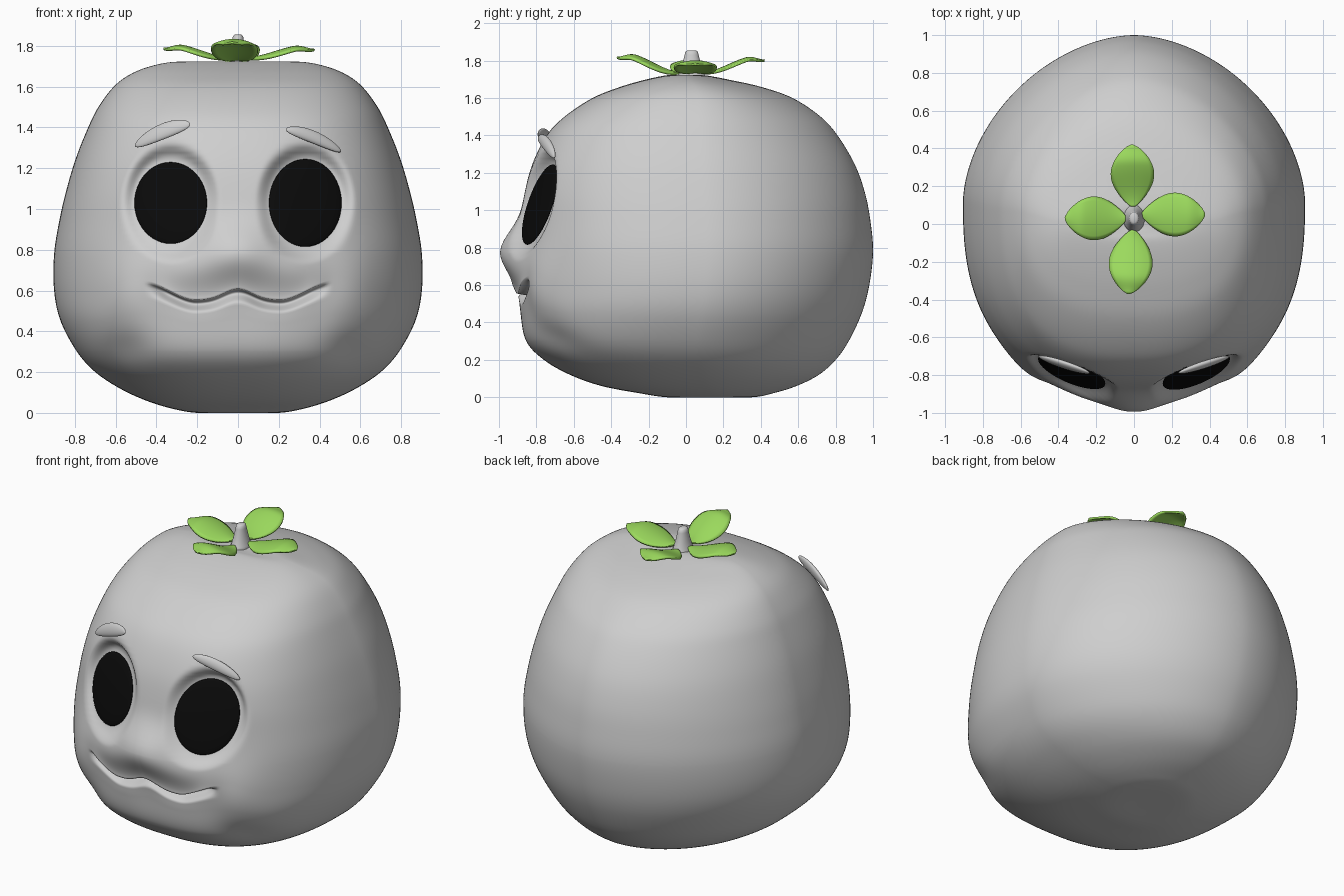
import bpy, bmesh, math
from mathutils import Vector, Matrix

if "Cube" in bpy.data.objects:
    bpy.data.objects.remove(bpy.data.objects["Cube"], do_unlink=True)


def material(name, rgb):
    mat = bpy.data.materials.new(name)
    mat.use_nodes = True
    mat.diffuse_color = (*rgb, 1)
    mat.node_tree.nodes["Principled BSDF"].inputs["Base Color"].default_value = (*rgb, 1)
    return mat


GREY = material("pale grey", (0.62, 0.62, 0.62))
BLACK = material("eye black", (0.003, 0.003, 0.003))
GREEN = material("leaf green", (0.33, 0.7, 0.11))


def finish(name, bm, mat):
    bmesh.ops.recalc_face_normals(bm, faces=bm.faces)
    for face in bm.faces:
        face.smooth = True
    mesh = bpy.data.meshes.new(name)
    bm.to_mesh(mesh)
    bm.free()
    mesh.materials.append(mat)
    obj = bpy.data.objects.new(name, mesh)
    bpy.context.collection.objects.link(obj)
    return obj


def smooth(t):
    t = min(max(t, 0), 1)
    return t * t * (3 - 2 * t)


def bump(x, z, cx, cz, sx, sz):
    return math.exp(-((x - cx) / sx) ** 2 - ((z - cz) / sz) ** 2)


def loft(rings):
    """Skin a list of closed rings of points and cap both ends."""
    bm = bmesh.new()
    rows = [[bm.verts.new(p) for p in ring] for ring in rings]
    n = len(rows[0])
    for low, high in zip(rows, rows[1:]):
        for i in range(n):
            j = (i + 1) % n
            bm.faces.new((low[i], low[j], high[j], high[i]))
    for row in (rows[0], rows[-1]):
        centre = bm.verts.new(sum((v.co for v in row), Vector()) / n)
        for i in range(n):
            bm.faces.new((row[i], row[(i + 1) % n], centre))
    return bm


# Body profile: height, half width, front y, back y
PROFILE = [Vector(p) for p in (
    (0, .04, .06, .14), (0, .2, -.1, .35), (.02, .32, -.24, .46), (.06, .45, -.45, .59),
    (.12, .58, -.62, .71), (.2, .7, -.76, .8), (.3, .79, -.855, .87), (.45, .87, -.885, .94),
    (.6, .902, -.885, .98), (.78, .902, -.885, 1), (.95, .875, -.875, .985), (1.1, .84, -.86, .955),
    (1.25, .795, -.82, .9), (1.4, .735, -.745, .81), (1.5, .685, -.65, .72), (1.6, .61, -.5, .57),
    (1.66, .53, -.35, .4), (1.7, .43, -.21, .22), (1.722, .31, -.1, .1), (1.72, .15, -.05, .05),
    (1.715, .03, -.02, .02))]


def spline(pts, steps):
    out = []
    for i in range(len(pts) - 1):
        a, b, c, d = (pts[min(max(i + k, 0), len(pts) - 1)] for k in (-1, 0, 1, 2))
        count = steps * 3 if .25 < b[0] < .7 else steps
        for s in range(count):
            t = s / count
            out.append(b + (c - a) * (t / 2) + (a * 2 - b * 5 + c * 4 - d) * (t * t / 2)
                       + (b * 3 - a - c * 3 + d) * (t ** 3 / 2))
    return out + [pts[-1]]


LIP = 0.57  # height of the lip row before it is bent into the mouth curve


def eye_plane(ax, z):
    return -.78 + .37 * (ax - .33) + .32 * (z - 1.03)


def sculpt(x, y, z):
    """Model nose, muzzle, mouth and eye sockets on the front of the body."""
    front = smooth((-y - .25) / .3)
    if front == 0:
        return x, y, z
    ax, row = abs(x), z
    # bend rows along the wavy mouth
    curve = .055 * math.exp(-(x / .1) ** 2) - .02 + .09 * smooth((ax - .2) / .27)
    curve *= 1 - smooth((ax - .5) / .2)
    z += front * curve * math.exp(-((row - LIP) / .15) ** 2)
    # nose, muzzle pads and cheeks
    push = .105 * bump(x, z, 0, .78, .2, .15)
    push += .04 * bump(ax, z, .27, .7, .18, .12)
    push += .04 * bump(ax, z, .56, .58, .14, .2)
    push -= .03 * bump(ax, z, .56, .3, .12, .09)
    # mouth groove, deepest right under the upper lip
    width = 1 - smooth((ax - .34) / .12)
    depth = LIP - row
    if depth > 0:
        push -= width * .075 * smooth(depth / .012) * (1 - smooth((depth - .012) / .05))
    else:
        push += width * .015 * math.exp(depth / .05)
    y -= push * front
    # eye sockets
    reach = math.hypot((ax - .33) / .19, (z - 1.03) / .23)
    mask = 1 - smooth((reach - .92) / .4)
    y += (eye_plane(ax, z) + .02 - y) * mask
    return x, y, z


COLUMNS = 300
rings = []
for z, w, f, b in spline(PROFILE, 6):
    mid = f + (b - f) * .53
    ring = []
    for i in range(COLUMNS):
        t = math.tau * i / COLUMNS
        angle = t - .5 * math.sin(t)  # denser columns on the face
        s, c = math.sin(angle), math.cos(angle)
        n = 2.5 if c > 0 else 1.8
        r = (abs(s) ** n + abs(c) ** n) ** (-1 / n)
        ring.append(sculpt(w * r * s, mid - (mid - f if c > 0 else b - mid) * r * c, z))
    rings.append(ring)
finish("body", loft(rings), GREY)


def ellipsoid(name, centre, a, b, c, mat):
    """Sphere stretched along three half-axis vectors."""
    bm = bmesh.new()
    bmesh.ops.create_uvsphere(bm, u_segments=48, v_segments=24, radius=1)
    matrix = Matrix((a, b, c)).transposed().to_4x4()
    matrix.translation = centre
    bm.transform(matrix)
    return finish(name, bm, mat)


# Eyes and eyebrows
for side, label, tall, brow_z, brow_w in ((1, "left", .215, 1.345, .032), (-1, "right", .2, 1.372, .04)):
    ellipsoid(label + "_eye", (side * .33, -.78, 1.03), Vector((.178, side * .066, 0)),
              Vector((0, .32, 1)) * tall, Vector((side * .35, -.9, .3)) * .022, BLACK)
    along = Vector((side * .135, .043, -.055))
    normal = Vector((side * .3, -.9, .3)).normalized()
    across = normal.cross(along).normalized()
    brow = ellipsoid(label + "_eyebrow", (side * .37, -.745, brow_z), along,
                     across * brow_w, normal * .018, GREY)
    for v in brow.data.vertices:  # slight arch
        u = (v.co.x * side - .37) / .135
        v.co.z += .016 * (.5 - u * u)

# Stem
stem = []
for z, r in ((1.69, .075), (1.73, .056), (1.78, .042), (1.83, .031), (1.848, .028), (1.855, .018)):
    stem.append([(r * .9 * math.cos(k * math.tau / 24), .03 + r * 1.2 * math.sin(k * math.tau / 24), z)
                 for k in range(24)])
finish("stem", loft(stem), GREY)


def leaf(name, origin, angle, length, rise, cup):
    """Oval blade running outwards, lifting in an S curve and cupped across."""
    bm = bmesh.new()
    nu, nv = 24, 10
    grid = []
    for i in range(nu + 1):
        u = i / nu
        half = .004 + .11 * max(math.sin(math.pi * u ** 1.1), 0) ** .75
        lift = rise * smooth(u * 1.15) - .02 * smooth((u - .7) / .3)
        line = []
        for j in range(nv + 1):
            v = 2 * j / nv - 1
            line.append(bm.verts.new((length * u, half * v, lift + cup * v * v * half / .11)))
        grid.append(line)
    for i in range(nu):
        for j in range(nv):
            bm.faces.new((grid[i][j], grid[i + 1][j], grid[i + 1][j + 1], grid[i][j + 1]))
    bm.transform(Matrix.Translation(origin) @ Matrix.Rotation(math.radians(angle), 4, "Z"))
    obj = finish(name, bm, GREEN)
    solid = obj.modifiers.new("thickness", "SOLIDIFY")
    solid.thickness = .012
    solid.offset = 0


# Leaves
leaf("left_leaf", (.04, .05, 1.74), 0, .335, .06, -.02)
leaf("right_leaf", (-.04, .03, 1.74), 180, .325, .065, -.02)
leaf("front_leaf", (-.005, -.03, 1.735), 266, .34, .1, -.025)
leaf("back_leaf", (-.005, .09, 1.735), 91, .33, .085, -.015)
